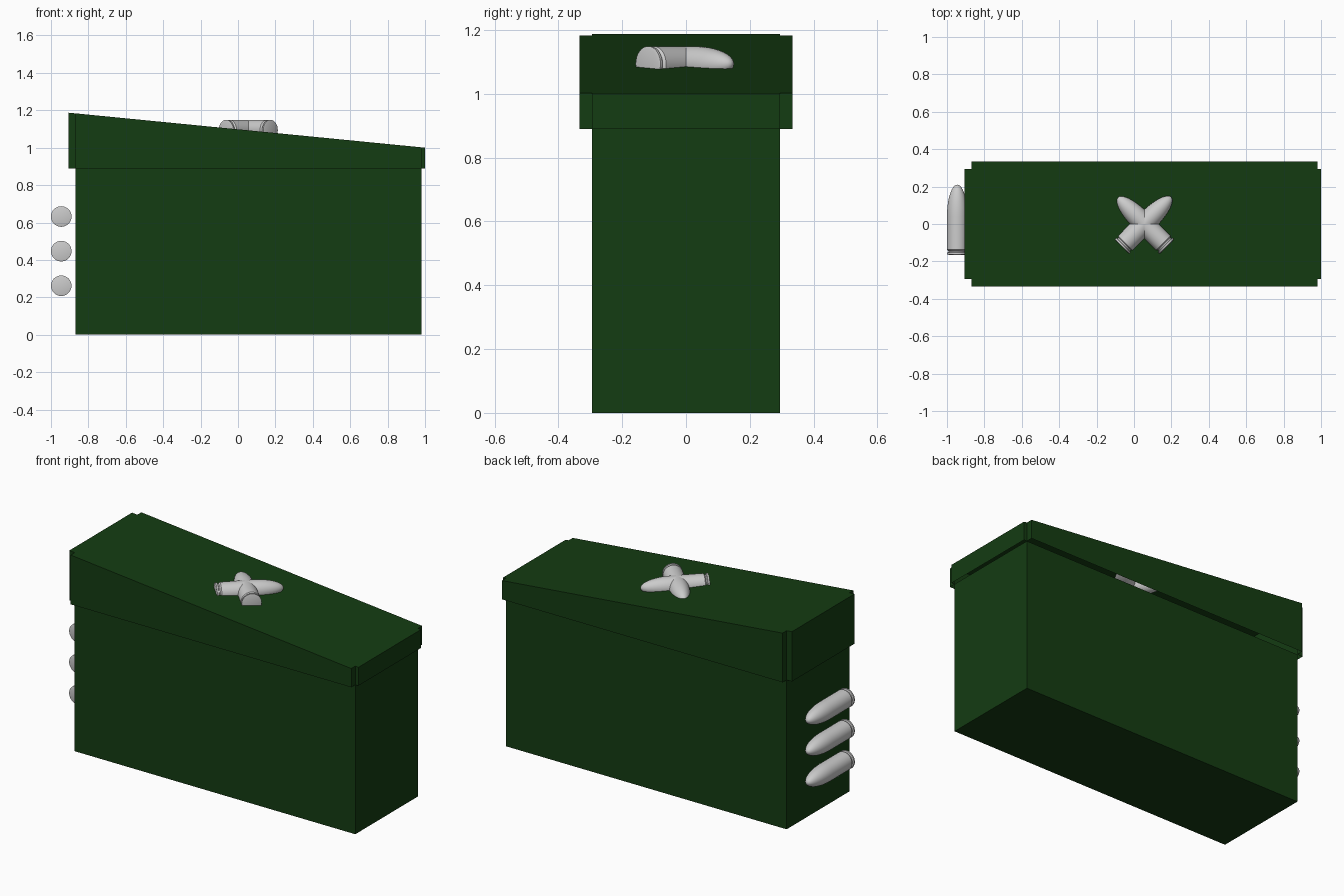
import bpy, bmesh, math
from mathutils import Matrix

if "Cube" in bpy.data.objects:
    bpy.data.objects.remove(bpy.data.objects["Cube"])

green = bpy.data.materials.new("dark_green")
green.diffuse_color = (0.007, 0.045, 0.006, 1)
green.use_nodes = True
green.node_tree.nodes["Principled BSDF"].inputs["Base Color"].default_value = green.diffuse_color

X0, X1, Y = -0.87, 0.98, 0.295        # box walls
LX0, LX1, LY = -0.905, 1.0, 0.333     # lid flanges
RIM = 0.89                            # lower edge of the lid


def make_object(name, bm, mat=None):
    bmesh.ops.recalc_face_normals(bm, faces=bm.faces)
    mesh = bpy.data.meshes.new(name)
    bm.to_mesh(mesh)
    bm.free()
    ob = bpy.data.objects.new(name, mesh)
    bpy.context.collection.objects.link(ob)
    if mat:
        mesh.materials.append(mat)
    return ob


def open_prism(name, outline, z_wall, z_cap):
    """Walls around an outline plus a cap; the other end stays open."""
    bm = bmesh.new()
    wall = [bm.verts.new((x, y, z_wall)) for x, y in outline]
    cap = [bm.verts.new((x, y, z_cap(x))) for x, y in outline]
    n = len(outline)
    for i in range(n):
        j = (i + 1) % n
        bm.faces.new((wall[i], wall[j], cap[j], cap[i]))
    bm.faces.new(cap)
    return make_object(name, bm, green)


# Box body, open under the lid
open_prism("box_body", [(X0, -Y), (X1, -Y), (X1, Y), (X0, Y)], RIM, lambda x: 0.0)

# Sloping lid with notched corners, open underneath
half = [(LX0, -Y), (X0, -Y), (X0, -LY), (X1, -LY), (X1, -Y), (LX1, -Y)]
outline = half + [(x, -y) for x, y in reversed(half)]
open_prism("sloping_lid", outline, RIM,
           lambda x: 1.187 + (x - LX0) / (LX1 - LX0) * (1.0 - 1.187))


# Cartridge: lathed around its own +Y axis, base at y = 0
R, LENGTH, NOSE = 0.055, 0.375, 0.17
profile = [(0, 0), (0.046, 0), (R, 0.003), (R, 0.012), (0.047, 0.015),
           (0.047, 0.021), (R, 0.028)]
for k in range(13):
    t = math.radians(90 * k / 12)
    profile.append((R * math.cos(t) if k < 12 else 0,
                    LENGTH - NOSE + NOSE * math.sin(t)))


def cartridge(name, base, turn):
    bm = bmesh.new()
    verts = [bm.verts.new((r, y, 0)) for r, y in profile]
    edges = [bm.edges.new(pair) for pair in zip(verts, verts[1:])]
    bmesh.ops.spin(bm, geom=verts + edges, cent=(0, 0, 0), axis=(0, 1, 0),
                   angle=math.tau, steps=32)
    bmesh.ops.remove_doubles(bm, verts=bm.verts, dist=1e-5)
    ob = make_object(name, bm)
    ob.matrix_world = Matrix.Translation(base) @ Matrix.Rotation(turn, 4, 'Z')
    bpy.context.view_layer.objects.active = ob
    ob.select_set(True)
    bpy.ops.object.shade_smooth_by_angle(angle=math.radians(35))
    ob.select_set(False)


# Three cartridges stacked beside the left end
for i, z in enumerate((0.262, 0.447, 0.632)):
    cartridge(f"side_cartridge_{i + 1}", (-0.945, -0.165, z), 0)

# Crossed pair half sunk into the lid
for side, name in ((-1, "left"), (1, "right")):
    cartridge(f"crossed_cartridge_{name}", (0.055 + side * 0.121, -0.121, 1.094),
              side * math.radians(45))
